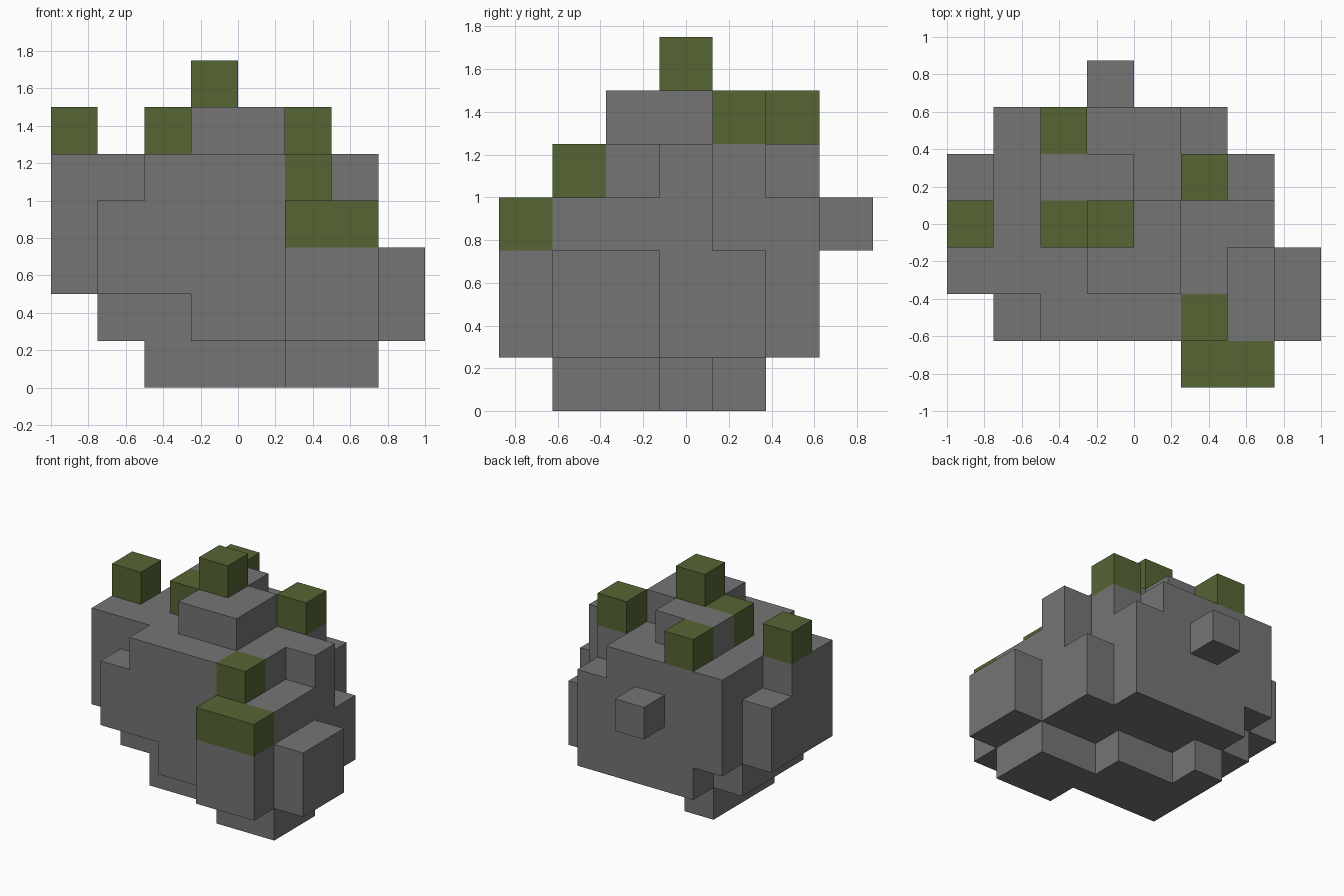
import bpy, bmesh
from itertools import product
from mathutils import Vector

cube = bpy.data.objects.get("Cube")
if cube:
    bpy.data.objects.remove(cube, do_unlink=True)

STEP = 0.25
ORIGIN = Vector((-1.0, -0.875, 0.0))


def material(name, rgb):
    mat = bpy.data.materials.new(name)
    mat.use_nodes = True
    color = (*rgb, 1.0)
    mat.diffuse_color = color
    bsdf = mat.node_tree.nodes["Principled BSDF"]
    bsdf.inputs["Base Color"].default_value = color
    bsdf.inputs["Roughness"].default_value = 0.9
    return mat


def block(x, y, z):
    """Grid cells filled by a block, each axis given as (start, end)."""
    return set(product(range(*x), range(*y), range(*z)))


def build(name, cells, solid, mat):
    """Mesh the cell sides that are not covered by another solid cell."""
    bm = bmesh.new()
    for cell in sorted(cells):
        centre = Vector(cell) + Vector((0.5, 0.5, 0.5))
        for axis, sign in product(range(3), (-1, 1)):
            normal = Vector((0, 0, 0))
            normal[axis] = sign
            if tuple(int(c + n) for c, n in zip(cell, normal)) in solid:
                continue
            u = Vector((0, 0, 0))
            u[(axis + 1) % 3] = 0.5
            v = normal.cross(u)
            mid = centre + normal * 0.5
            corners = (mid - u - v, mid + u - v, mid + u + v, mid - u + v)
            bm.faces.new([bm.verts.new(ORIGIN + c * STEP) for c in corners])
    bmesh.ops.remove_doubles(bm, verts=bm.verts, dist=0.001)
    mesh = bpy.data.meshes.new(name)
    bm.to_mesh(mesh)
    bm.free()
    mesh.materials.append(mat)
    obj = bpy.data.objects.new(name, mesh)
    bpy.context.collection.objects.link(obj)
    return obj


stone = material("stone grey", (0.178, 0.178, 0.178))
moss = material("moss green", (0.091, 0.130, 0.034))

# Stone parts, in grid steps
stone_parts = {
    "rock_base": [((5, 7), (1, 3), (0, 1)), ((2, 5), (2, 4), (0, 1)),
                  ((2, 3), (4, 5), (0, 1))],
    "rock_core": [((1, 6), (2, 5), (1, 5))],
    "left_ledges": [((6, 7), (1, 3), (1, 4)), ((6, 7), (3, 4), (1, 5)),
                    ((6, 7), (4, 5), (1, 3)), ((7, 8), (1, 3), (1, 3))],
    "front_ledges": [((3, 6), (1, 2), (1, 4)), ((1, 3), (1, 2), (2, 4)),
                     ((2, 5), (1, 2), (4, 5)), ((5, 7), (0, 1), (1, 3))],
    "right_ledges": [((0, 1), (2, 4), (2, 5)), ((0, 1), (4, 5), (2, 4))],
    "back_ledges": [((2, 6), (5, 6), (1, 4)), ((1, 2), (5, 6), (2, 5)),
                    ((2, 5), (5, 6), (4, 5))],
    "back_knob": [((3, 4), (6, 7), (3, 4))],
    "rock_crown": [((3, 5), (2, 4), (5, 6)), ((2, 4), (4, 5), (5, 6))],
}

# Moss cubes, in grid steps
moss_parts = {
    "front_moss": {(5, 0, 3), (6, 0, 3), (5, 1, 4)},
    "right_moss": {(0, 3, 5)},
    "crown_moss": {(2, 3, 5), (3, 3, 6)},
    "left_moss": {(5, 4, 5)},
    "back_moss": {(2, 5, 5)},
}

parts = {name: set().union(*(block(*b) for b in blocks))
         for name, blocks in stone_parts.items()}
solid = set().union(*parts.values(), *moss_parts.values())

for name, cells in parts.items():
    build(name, cells, solid, stone)
for name, cells in moss_parts.items():
    build(name, cells, solid, moss)
